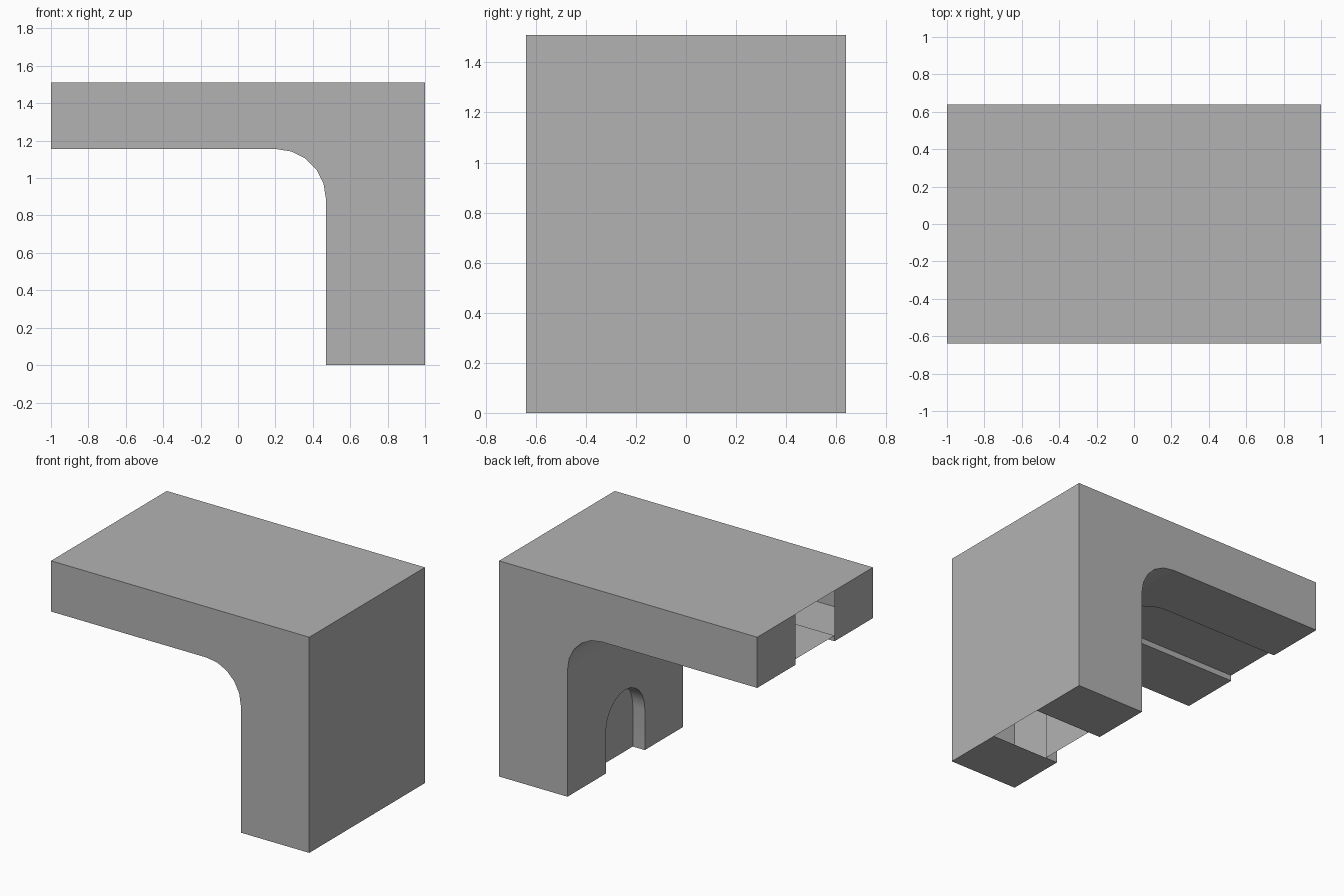
import bpy, bmesh
from math import sin, cos, pi, radians
from mathutils import Vector

cube = bpy.data.objects.get("Cube")
if cube:
    bpy.data.objects.remove(cube, do_unlink=True)

grey = bpy.data.materials.new("plain_grey")
grey.use_nodes = True
colour = (0.45, 0.45, 0.45, 1)
grey.diffuse_color = colour
grey.node_tree.nodes["Principled BSDF"].inputs["Base Color"].default_value = colour

# Main sizes
W = 0.64                 # half depth
TOP, UNDER = 1.51, 1.155  # slab heights
INNER = 0.47             # inner face of the leg
R = 0.265                # corner fillet radius
G = 0.215                # half width of the groove


def build(name, faces):
    """Make a sheet object from (points, outward direction) pairs."""
    bm = bmesh.new()
    for points, outward in faces:
        face = bm.faces.new([bm.verts.new(p) for p in points])
        face.normal_update()
        if face.normal.dot(Vector(outward)) < 0:
            face.normal_flip()
    bmesh.ops.remove_doubles(bm, verts=bm.verts, dist=1e-5)
    mesh = bpy.data.meshes.new(name)
    bm.to_mesh(mesh)
    bm.free()
    mesh.materials.append(grey)
    obj = bpy.data.objects.new(name, mesh)
    bpy.context.collection.objects.link(obj)
    bpy.ops.object.select_all(action="DESELECT")
    obj.select_set(True)
    bpy.context.view_layer.objects.active = obj
    bpy.ops.object.shade_smooth_by_angle(angle=radians(30))
    return obj


def strip(a, b):
    """Rectangle spanning the full depth between two (x, z) points."""
    return [(a[0], -W, a[1]), (b[0], -W, b[1]), (b[0], W, b[1]), (a[0], W, a[1])]


# Outer shell: bent side profile, top, outer side and rounded inner corner
fillet = [(INNER - R + R * sin(i * pi / 10), UNDER - R + R * cos(i * pi / 10))
          for i in range(6)]
profile = [(-1, UNDER)] + fillet + [(INNER, 0), (1, 0), (1, TOP), (-1, TOP)]
shell = [([(x, s * W, z) for x, z in profile], (0, s, 0)) for s in (-1, 1)]
shell.append((strip((-1, TOP), (1, TOP)), (0, 0, 1)))
shell.append((strip((1, 0), (1, TOP)), (1, 0, 0)))
for a, b in zip(fillet, fillet[1:]):
    shell.append((strip(a, b), (-1, 0, -1)))
build("outer_shell", shell)


def grooved_panel(name, length, straight, depth, place, outward):
    """Panel with a sunken round-ended groove; place(u, y, d) maps to space."""
    arc = [(straight + G * sin(i * pi / 12), -G * cos(i * pi / 12)) for i in range(13)]
    groove = [(0, -G)] + arc + [(0, G)]
    border = groove + [(0, W), (length, W), (length, -W), (0, -W)]
    build(name + "_panel", [([place(u, y, 0) for u, y in border], outward)])
    build(name + "_groove_floor", [([place(u, y, depth) for u, y in groove], outward)])
    walls = []
    for (u1, y1), (u2, y2) in zip(groove, groove[1:]):
        quad = [place(u1, y1, 0), place(u2, y2, 0), place(u2, y2, depth), place(u1, y1, depth)]
        inward = Vector(place(straight / 2, 0, 0)) - Vector(place((u1 + u2) / 2, (y1 + y2) / 2, 0))
        walls.append((quad, inward))
    build(name + "_groove_wall", walls)


grooved_panel("leg_inner", UNDER - R, 0.29, 0.093,
              lambda u, y, d: (INNER + d, y, u), (-1, 0, 0))
grooved_panel("slab_under", INNER - R + 1, 0.91, 0.04,
              lambda u, y, d: (u - 1, y, UNDER + d), (0, 0, -1))

# Paired end caps, leaving the middle open
build("slab_end_caps", [([(-1, s * G, UNDER), (-1, s * W, UNDER), (-1, s * W, TOP),
                          (-1, s * G, TOP)], (-1, 0, 0)) for s in (-1, 1)])
build("leg_feet", [([(INNER, s * G, 0), (INNER, s * W, 0), (1, s * W, 0),
                     (1, s * G, 0)], (0, 0, -1)) for s in (-1, 1)])
